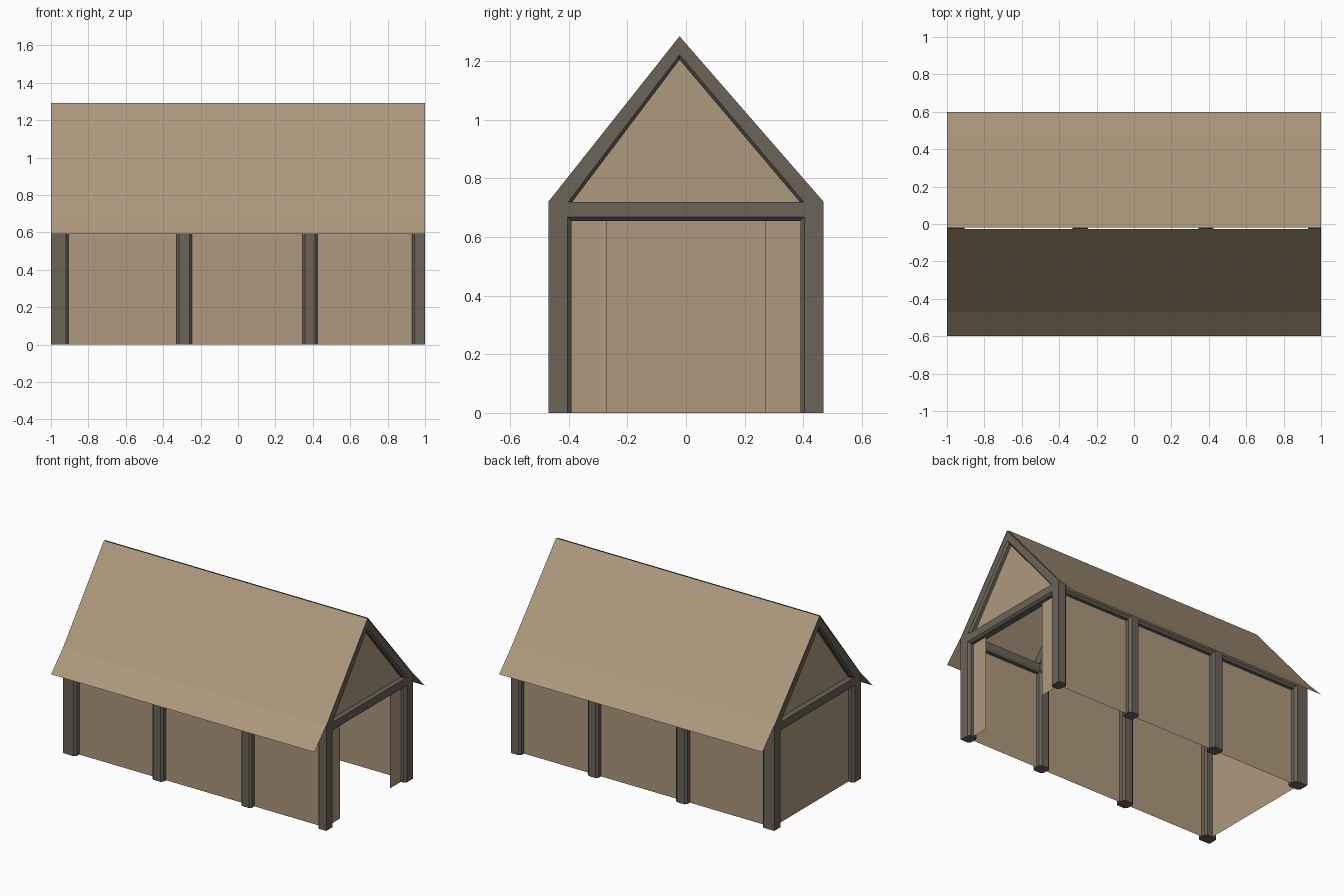
import bpy

if "Cube" in bpy.data.objects:
    bpy.data.objects.remove(bpy.data.objects["Cube"])


def material(name, rgb):
    m = bpy.data.materials.new(name)
    m.diffuse_color = (*rgb, 1)
    m.use_nodes = True
    m.node_tree.nodes["Principled BSDF"].inputs["Base Color"].default_value = m.diffuse_color
    return m


TAN = material("tan_panel", (0.42, 0.315, 0.205))
WOOD = material("dark_timber", (0.145, 0.125, 0.097))


def mesh(name, verts, faces, mat):
    me = bpy.data.meshes.new(name)
    me.from_pydata(verts, [], faces)
    me.materials.append(mat)
    ob = bpy.data.objects.new(name, me)
    bpy.context.collection.objects.link(ob)
    # consistent outward normals for closed timbers
    if mat is WOOD:
        import bmesh
        bm = bmesh.new()
        bm.from_mesh(me)
        bmesh.ops.recalc_face_normals(bm, faces=bm.faces)
        bm.to_mesh(me)
        bm.free()
    return ob


def loft(name, a, b, mat=WOOD):
    """Closed solid between two matching cross-sections."""
    n = len(a)
    sides = [(i, (i + 1) % n, (i + 1) % n + n, i + n) for i in range(n)]
    return mesh(name, a + b, sides + [tuple(range(n)), tuple(range(n, 2 * n))], mat)


def panel(name, pts):
    return mesh(name, pts, [tuple(range(len(pts)))], TAN)


C = 0.014                                   # timber chamfer
Y0, Y1, EAVE = 0.47, 0.39, 0.72             # post outside, post inside, wall top
RIDGE = (-0.022, 1.285)
FRAMES = [(-1, -0.905), (-0.33, -0.245), (0.345, 0.425), (0.93, 1)]


def section(x0, x1, outer, inner, deep):
    """Timber section across x whose inner edges are chamfered."""
    return [(x0, *outer), (x1, *outer), (x1, *inner),
            (x1 - C, *deep), (x0 + C, *deep), (x0, *inner)]


def post(name, x0, x1, s):
    pts = []
    corners = [(x0, Y0, 1, -1), (x1, Y0, -1, -1), (x1, Y1, -1, 1), (x0, Y1, 1, 1)]
    for i, (x, y, dx, dy) in enumerate(corners):
        if abs(x) == 1 and y == Y0:         # building corner stays sharp
            pts.append((x, y * s))
            continue
        pair = [(x, (y + dy * C) * s), (x + dx * C, y * s)]
        pts += pair if i in (0, 2) else pair[::-1]
    loft(name, [(x, y, 0) for x, y in pts], [(x, y, EAVE) for x, y in pts])


# timber frames: posts, rafters and tie beam
for i, (x0, x1) in enumerate(FRAMES):
    for side, s in (("front", -1), ("back", 1)):
        post(f"{side}_post_{i}", x0, x1, s)
        loft(f"{side}_rafter_{i}",
             section(x0, x1, (s * Y0, EAVE), (s * 0.402, EAVE), (s * 0.388, EAVE)),
             section(x0, x1, RIDGE, (RIDGE[0], 1.222), (RIDGE[0], 1.205)))
    loft(f"tie_beam_{i}",
         section(x0, x1, (-0.43, EAVE), (-0.43, 0.668), (-0.43, 0.655)),
         section(x0, x1, (0.43, EAVE), (0.43, 0.668), (0.43, 0.655)))

# beams along the eaves, long wall panels and roof slopes
for side, s in (("front", -1), ("back", 1)):
    prof = [(s * 0.465, 0.72), (s * 0.465, 0.678), (s * 0.452, 0.662),
            (s * 0.405, 0.662), (s * 0.395, 0.678), (s * 0.395, 0.72)]
    loft(f"{side}_eave_beam", [(-0.97, *p) for p in prof], [(0.97, *p) for p in prof])
    y = s * 0.43
    wall = [(-0.96, y, 0), (0.96, y, 0), (0.96, y, 0.69), (-0.96, y, 0.69)]
    panel(f"{side}_wall", wall if s < 0 else wall[::-1])
    top = (RIDGE[0] + s * 0.004, 1.291)
    line = [(s * 0.6, 0.59), (s * 0.472, 0.722), top]
    v = [(x, *p) for p in line for x in (-1, 1)]
    f = [(0, 1, 3, 2), (2, 3, 5, 4)]
    mesh(f"{side}_roof", v, f if s < 0 else [q[::-1] for q in f], TAN)

# gable panels, solid left end wall, doorway jambs at the right end
for side, x in (("left", -0.96), ("right", 0.965)):
    tri = [(x, -0.43, 0.69), (x, 0.43, 0.69), (x, RIDGE[0], 1.25)]
    panel(f"{side}_gable", tri if x > 0 else tri[::-1])
panel("left_end_wall", [(-0.96, 0.43, 0), (-0.96, -0.43, 0),
                        (-0.96, -0.43, 0.69), (-0.96, 0.43, 0.69)])
for side, a, b in (("front", -0.43, -0.27), ("back", 0.27, 0.43)):
    x = 0.965
    panel(f"{side}_door_jamb", [(x, a, 0), (x, b, 0), (x, b, 0.69), (x, a, 0.69)])
